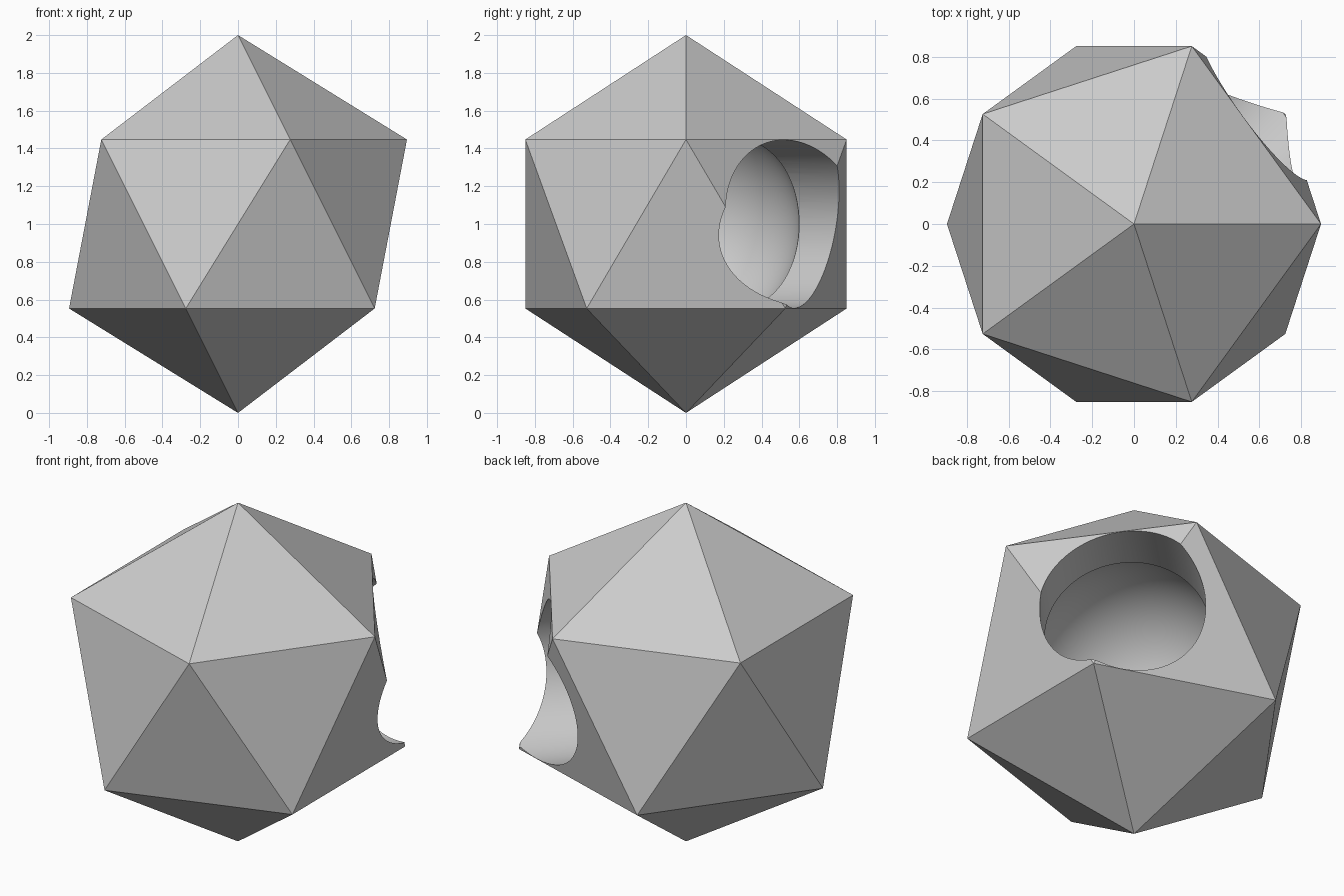
import bpy
import math

cube = bpy.data.objects.get("Cube")
if cube:
    bpy.data.objects.remove(cube, do_unlink=True)

CENTRE = (0, 0, 1)
TUNNEL_RADIUS = 0.445
TUNNEL_LENGTH = 1.5
CAVITY_RADIUS = 0.6

# Plain grey for the whole solid
grey = bpy.data.materials.new("light_grey")
grey.use_nodes = True
colour = (0.6, 0.6, 0.6, 1)
grey.diffuse_color = colour
grey.node_tree.nodes["Principled BSDF"].inputs["Base Color"].default_value = colour


def finish(name):
    obj = bpy.context.object
    obj.name = name
    obj.data.materials.clear()
    obj.data.materials.append(grey)
    return obj


# Round cavity in the middle
bpy.ops.mesh.primitive_uv_sphere_add(segments=96, ring_count=48,
                                     radius=CAVITY_RADIUS, location=CENTRE)
cavity = finish("cavity_cutter")

# Level tunnel from the centre out through the back corner
reach = TUNNEL_LENGTH / 2 * math.sqrt(0.5)
bpy.ops.mesh.primitive_cylinder_add(vertices=96, radius=TUNNEL_RADIUS,
                                    depth=TUNNEL_LENGTH,
                                    location=(reach, reach, 1),
                                    rotation=(0, math.pi / 2, math.pi / 4))
tunnel = finish("tunnel_cutter")

# Twenty-sided outer shell
bpy.ops.mesh.primitive_ico_sphere_add(subdivisions=1, radius=1, location=CENTRE)
shell = finish("hollow_icosahedron")

# Carve the cavity and tunnel, then discard the cutters
for cutter in (cavity, tunnel):
    cutter.hide_render = True
    cut = shell.modifiers.new(cutter.name, "BOOLEAN")
    cut.operation = "DIFFERENCE"
    cut.solver = "EXACT"
    cut.object = cutter
    bpy.ops.object.modifier_apply(modifier=cut.name)
for cutter in (cavity, tunnel):
    bpy.data.objects.remove(cutter, do_unlink=True)

# Smooth the carved surfaces while keeping the outer facets flat
bpy.ops.object.shade_smooth_by_angle(angle=math.radians(30))
